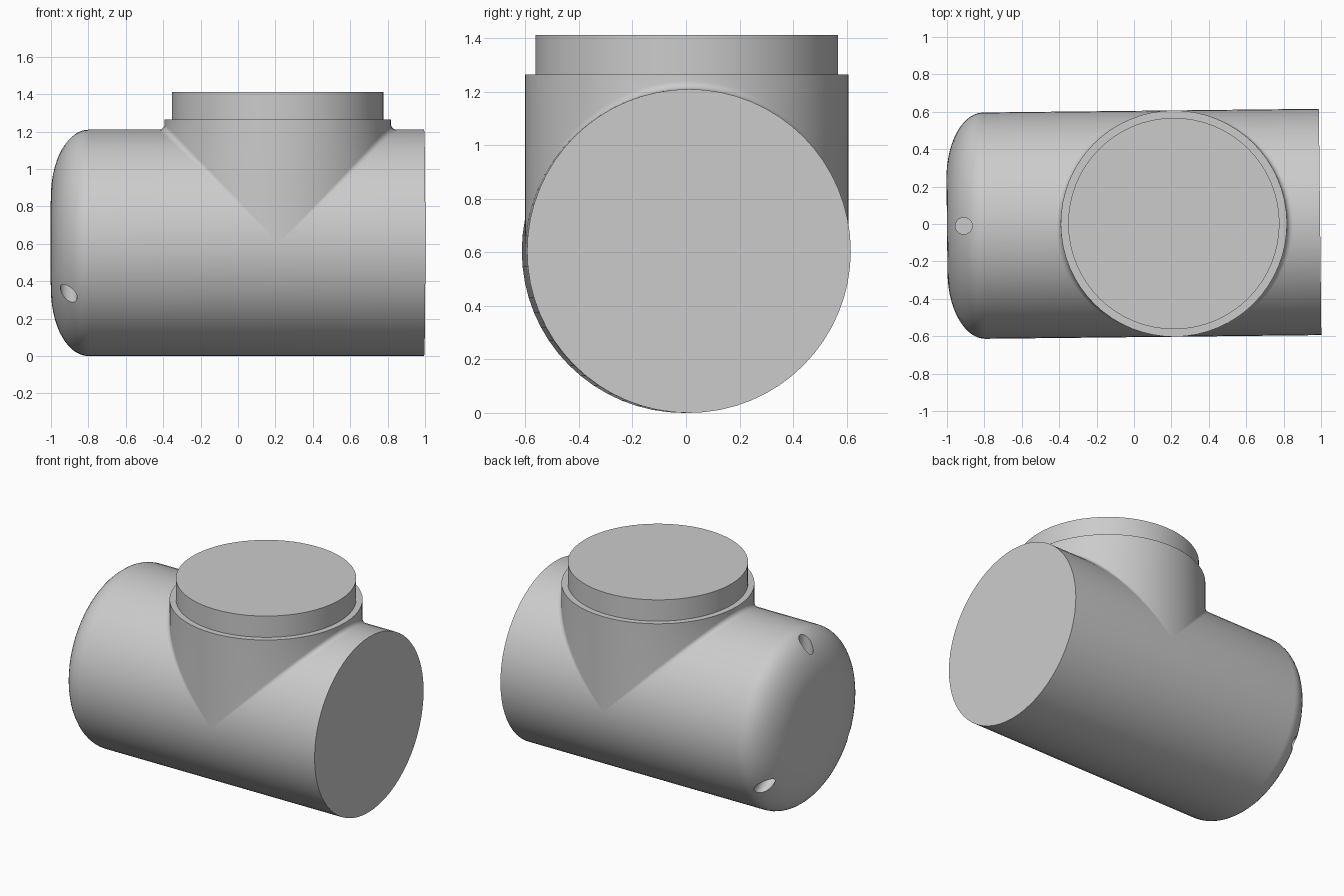
import bpy, bmesh
from math import sin, cos, pi, radians
from mathutils import Vector, Matrix

if "Cube" in bpy.data.objects:
    bpy.data.objects.remove(bpy.data.objects["Cube"])

R = 0.605          # radius of both pipes, and height of the main axis
SEG = 64
NECK_X = 0.213
FILLET = 0.03
YAW = Matrix.Rotation(0.011, 4, 'Z')

grey = bpy.data.materials.new("plain grey")
grey.use_nodes = True
grey.diffuse_color = (0.6, 0.6, 0.6, 1)
grey.node_tree.nodes["Principled BSDF"].inputs["Base Color"].default_value = (0.6, 0.6, 0.6, 1)


def finish(name, bm):
    """Turn a bmesh into an object with the shared colour."""
    bmesh.ops.remove_doubles(bm, verts=bm.verts, dist=1e-5)
    bmesh.ops.recalc_face_normals(bm, faces=bm.faces)
    mesh = bpy.data.meshes.new(name)
    bm.to_mesh(mesh)
    bm.free()
    mesh.materials.append(grey)
    obj = bpy.data.objects.new(name, mesh)
    bpy.context.collection.objects.link(obj)
    return obj


def select(obj):
    bpy.ops.object.select_all(action='DESELECT')
    obj.select_set(True)
    bpy.context.view_layer.objects.active = obj


def skin(bm, rings):
    """Bridge closed rings of points and return the vertex rings."""
    loops = [[bm.verts.new(p) for p in ring] for ring in rings]
    for a, b in zip(loops, loops[1:]):
        for i in range(SEG):
            j = (i + 1) % SEG
            bm.faces.new((a[i], a[j], b[j], b[i]))
    return loops


angles = [2 * pi * i / SEG for i in range(SEG)]

# Main pipe: lathed along x, with a rounded left end
STEPS = 14
profile = [(-0.8 - 0.2 * cos(t), 0.25 + (R - 0.25) * sin(t))
           for t in (pi / 2 * k / STEPS for k in range(STEPS + 1))]
profile.append((0.995, R))
bm = bmesh.new()
loops = skin(bm, [[(x, r * cos(a), R + r * sin(a)) for a in angles] for x, r in profile])
bm.faces.new(loops[0])
bm.faces.new(loops[-1])
body = finish("main_pipe", bm)

# Three radial screw holes around the rounded end
bm = bmesh.new()
for deg in (0, 120, 240):
    spin = Matrix.Rotation(radians(deg), 4, 'X')
    place = Matrix.Translation((-0.91, 0, R)) @ spin @ Matrix.Translation((0, 0, 0.5))
    bmesh.ops.create_cone(bm, cap_ends=True, segments=24, radius1=0.045,
                          radius2=0.045, depth=0.3, matrix=place)
cutter = finish("screw_hole_cutter", bm)
cutter.hide_render = True
cut = body.modifiers.new("screw_holes", 'BOOLEAN')
cut.operation = 'DIFFERENCE'
cut.solver = 'EXACT'
cut.object = cutter
select(body)
bpy.ops.object.modifier_apply(modifier=cut.name)
bpy.data.objects.remove(cutter)

# Branch neck: rolling fillet along the saddle seam, then collar and plug
rings = []
ARC = 5
for k in range(ARC + 1):
    ring = []
    for a in angles:
        c, s, h = cos(a), sin(a), abs(cos(a))
        centre = Vector((c, s, h)) * (R + FILLET)
        to_neck, to_body = Vector((-c, -s, 0)), Vector((0, -s, -h))
        way = to_body.lerp(to_neck, k / ARC).normalized()
        ring.append(centre + way * FILLET + Vector((NECK_X, 0, R)))
    rings.append(ring)
for r, z in ((R, 1.265), (0.565, 1.265), (0.565, 1.412)):
    rings.append([(NECK_X + r * cos(a), r * sin(a), z) for a in angles])
bm = bmesh.new()
loops = skin(bm, rings)
bm.faces.new(loops[-1])
neck = finish("branch_neck", bm)

# Slight turn of the whole fitting, smooth sides with crisp rims
for obj in (body, neck):
    obj.data.transform(YAW)
    select(obj)
    bpy.ops.object.shade_smooth_by_angle(angle=radians(30))
